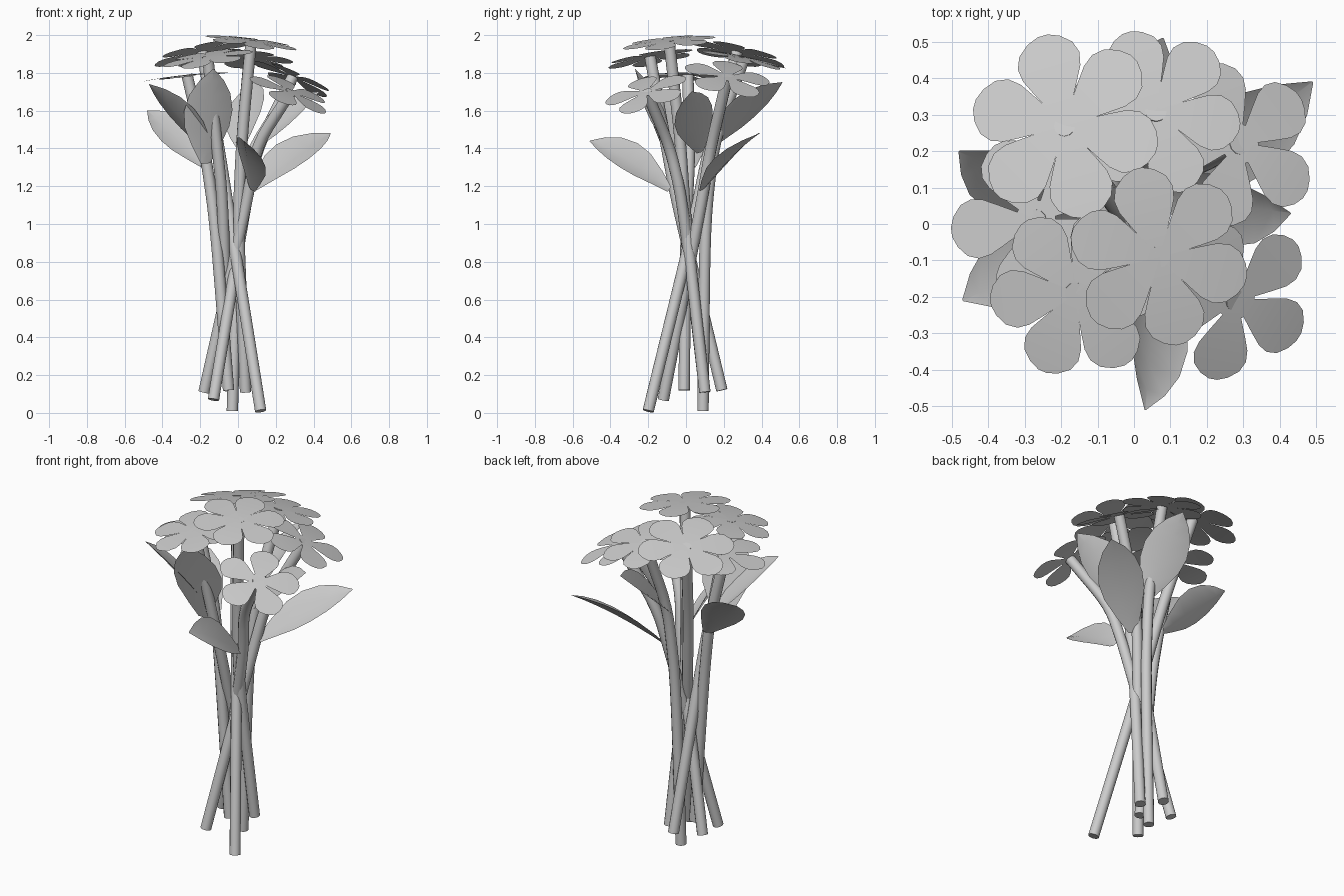
import bpy, math
from mathutils import Vector

if "Cube" in bpy.data.objects:
    bpy.data.objects.remove(bpy.data.objects["Cube"])


def make_object(name, verts, faces, angle=40):
    mesh = bpy.data.meshes.new(name)
    mesh.from_pydata(verts, [], faces)
    mesh.update()
    ob = bpy.data.objects.new(name, mesh)
    bpy.context.collection.objects.link(ob)
    bpy.ops.object.select_all(action='DESELECT')
    ob.select_set(True)
    bpy.context.view_layer.objects.active = ob
    bpy.ops.object.shade_smooth_by_angle(angle=math.radians(angle))
    return ob


def bezier(a, b, c, t):
    return a * (1 - t) ** 2 + b * 2 * t * (1 - t) + c * t * t


# Stem: round tube through a few points, bends softened
def stem(name, points, radius=0.03, sides=12):
    p = [Vector(q) for q in points]
    path = [p[0]]
    for a, b, c in zip(p, p[1:], p[2:]):
        s, e = b.lerp(a, 0.35), b.lerp(c, 0.35)
        path += [bezier(s, b, e, i / 4) for i in range(5)]
    path.append(p[-1])
    verts, faces = [], []
    for i, q in enumerate(path):
        d = (path[min(i + 1, len(path) - 1)] - path[max(i - 1, 0)]).normalized()
        u = d.cross(Vector((0, 1, 0))).normalized()
        v = d.cross(u)
        for k in range(sides):
            w = 2 * math.pi * k / sides
            verts.append(q + (u * math.cos(w) + v * math.sin(w)) * radius)
    for i in range(len(path) - 1):
        for k in range(sides):
            a, b = i * sides + k, i * sides + (k + 1) % sides
            faces.append((a, b, b + sides, a + sides))
    faces.append(tuple(range(sides))[::-1])
    faces.append(tuple(len(verts) - sides + k for k in range(sides)))
    make_object(name, verts, faces)


# Flower: thin flat petals around a tilted centre
# petal half widths along the radius (fraction of radius, fraction of half width)
PETAL = [(0.2, 0.36), (0.42, 0.7), (0.58, 0.93), (0.72, 1.0), (0.85, 0.86), (0.95, 0.52), (1.0, 0.16)]


def flower(name, centre, normal, radius, petals, phase):
    c, n = Vector(centre), Vector(normal).normalized()
    x = (Vector((1, 0, 0)) - n * n.x).normalized()
    y = n.cross(x)
    half = radius * math.tan(math.pi / petals) * (0.58 if petals == 6 else 0.48)
    verts, faces = [c], []
    for k in range(petals):
        a = math.radians(phase) + 2 * math.pi * k / petals
        u, v = x * math.cos(a) + y * math.sin(a), y * math.cos(a) - x * math.sin(a)
        start = len(verts)
        for r, w in PETAL:
            for s in (-1, 1):
                sag = -0.012 * r * r
                verts.append(c + u * r * radius + v * s * w * half + n * sag)
        faces.append((0, start, start + 1))
        for i in range(len(PETAL) - 1):
            j = start + 2 * i
            faces.append((j, j + 2, j + 3, j + 1))
        nxt = 1 + ((k + 1) % petals) * 2 * len(PETAL)
        faces.append((0, start + 1, nxt))
    make_object(name, verts, faces)


# Leaf: folded arching blade, rolled about its length (positive lifts its left edge)
LEAF = [(0, 0.2), (0.15, 0.55), (0.35, 0.92), (0.52, 1.0), (0.7, 0.85), (0.86, 0.5), (1, 0.02)]


def leaf(name, base, tip, width, roll, arch):
    a, c = Vector(base), Vector(tip)
    d = c - a
    b = a.lerp(c, 0.5) + Vector((d.x, d.y, 0)) * 0.02 + Vector((0, 0, arch))
    flat = Vector((-d.y, d.x, 0)).normalized()
    over = d.cross(flat).normalized()
    side = flat * math.cos(roll) + over * math.sin(roll)
    up = d.cross(side).normalized()
    verts, faces = [], []
    for t, w in LEAF:
        q = bezier(a, b, c, t)
        for s in (-1, 0, 1):
            verts.append(q + side * s * w * width / 2 + up * abs(s) * w * 0.03)
    for i in range(len(LEAF) - 1):
        for k in range(2):
            j = 3 * i + k
            faces.append((j, j + 1, j + 4, j + 3))
    make_object(name, verts, faces)


# Seven blooms: centre, facing, radius, petal count, phase, lower stem points
blooms = [
    ("back_left", (-0.19, 0.27, 1.91), (-0.2, 0.22, 1), 0.265, 6, 44,
     [(0.12, -0.2, 0.01), (-0.03, 0.03, 0.95), (-0.1, 0.12, 1.4)]),
    ("back", (0.06, 0.31, 1.88), (0.08, 0.22, 1), 0.235, 6, 50,
     [(-0.03, 0.09, 0.01), (0, 0.1, 1.0), (0.02, 0.15, 1.45)]),
    ("right", (0.29, 0.22, 1.78), (0.42, 0.2, 1), 0.235, 5, 40,
     [(-0.13, -0.12, 0.07), (0.04, 0.08, 1.1), (0.1, 0.13, 1.4)]),
    ("left", (-0.27, 0.01, 1.79), (-0.1, 0, 1), 0.235, 5, 188,
     [(-0.05, -0.01, 0.12), (-0.12, 0.0, 1.0), (-0.17, 0.02, 1.36)]),
    ("front_left", (-0.16, -0.19, 1.885), (-0.15, -0.17, 1), 0.24, 6, 7,
     [(-0.05, 0.19, 0.12), (-0.08, -0.05, 1.12), (-0.12, -0.12, 1.5)]),
    ("centre", (0.07, -0.09, 1.97), (0.13, -0.1, 1), 0.25, 6, 44,
     [(0.04, 0.1, 0.11), (0.0, 0.0, 1.0), (0.02, -0.03, 1.45)]),
    ("front_right", (0.28, -0.21, 1.7), (0.42, -0.3, 1), 0.23, 5, 38,
     [(-0.18, 0.1, 0.11), (0.05, -0.02, 1.13), (0.1, -0.09, 1.42)]),
]
for label, centre, normal, radius, petals, phase, points in blooms:
    flower(label + "_flower", centre, normal, radius, petals, phase)
    stem(label + "_stem", points + [centre])

# Leaves: base, tip, width, roll, arch
leaves = [
    ("right_back_leaf", (0.08, 0.09, 1.18), (0.49, 0.39, 1.48), 0.25, 0.35, 0.05),
    ("front_leaf", (0.07, -0.09, 1.18), (0.03, -0.51, 1.44), 0.22, -0.75, 0.06),
    ("left_back_leaf", (-0.17, 0.05, 1.3), (-0.48, 0.2, 1.6), 0.23, -0.6, 0.03),
    ("left_front_leaf", (-0.14, -0.06, 1.36), (-0.47, -0.21, 1.74), 0.23, 0.25, 0.03),
    ("right_leaf", (0.06, 0.08, 1.38), (0.43, 0.03, 1.7), 0.23, 0.6, 0.02),
    ("back_leaf", (0.02, 0.12, 1.4), (0.08, 0.51, 1.75), 0.25, -0.5, 0.03),
    ("tall_front_leaf", (-0.17, -0.09, 1.32), (-0.13, -0.27, 1.82), 0.27, 0.1, 0.02),
]
for spec in leaves:
    leaf(*spec)
